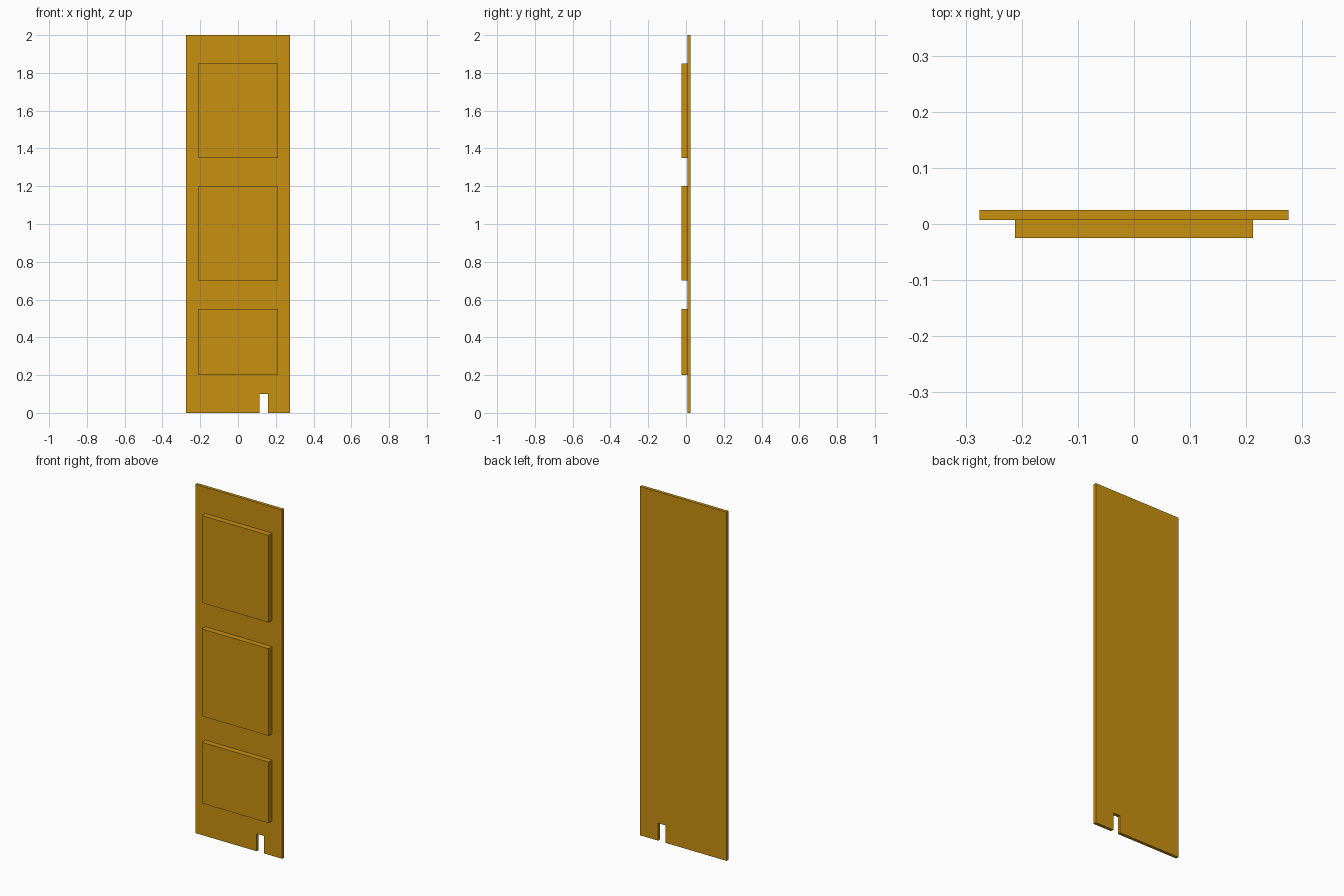
import bpy
import bmesh

cube = bpy.data.objects.get("Cube")
if cube:
    bpy.data.objects.remove(cube, do_unlink=True)

ochre = bpy.data.materials.new("ochre")
ochre.use_nodes = True
color = (0.584, 0.283, 0.005, 1)
ochre.diffuse_color = color
ochre.node_tree.nodes["Principled BSDF"].inputs["Base Color"].default_value = color


def extruded_plate(name, outline, front, back):
    """Extrude an x-z outline from the front depth to the back depth."""
    bm = bmesh.new()
    face = bm.faces.new([bm.verts.new((x, front, z)) for x, z in outline])
    result = bmesh.ops.extrude_face_region(bm, geom=[face], use_keep_orig=True)
    verts = [v for v in result["geom"] if isinstance(v, bmesh.types.BMVert)]
    bmesh.ops.translate(bm, verts=verts, vec=(0, back - front, 0))
    bmesh.ops.recalc_face_normals(bm, faces=bm.faces)
    mesh = bpy.data.meshes.new(name)
    bm.to_mesh(mesh)
    bm.free()
    mesh.materials.append(ochre)
    obj = bpy.data.objects.new(name, mesh)
    bpy.context.collection.objects.link(obj)
    return obj


HALF_WIDTH, HEIGHT = 0.275, 2.0
FRONT, JOINT, BACK = -0.025, 0.007, 0.025
NOTCH_LEFT, NOTCH_RIGHT, NOTCH_TOP = 0.114, 0.159, 0.1

# Backing board with a notch in its bottom edge
extruded_plate("board", [
    (-HALF_WIDTH, 0), (NOTCH_LEFT, 0), (NOTCH_LEFT, NOTCH_TOP),
    (NOTCH_RIGHT, NOTCH_TOP), (NOTCH_RIGHT, 0), (HALF_WIDTH, 0),
    (HALF_WIDTH, HEIGHT), (-HALF_WIDTH, HEIGHT)], JOINT, BACK)

# Raised panels on the front
PANEL_HALF = 0.212
for label, low, high in (("lower", 0.2, 0.55), ("middle", 0.7, 1.2), ("upper", 1.35, 1.85)):
    extruded_plate(label + "_panel", [
        (-PANEL_HALF, low), (PANEL_HALF, low),
        (PANEL_HALF, high), (-PANEL_HALF, high)], FRONT, JOINT)
